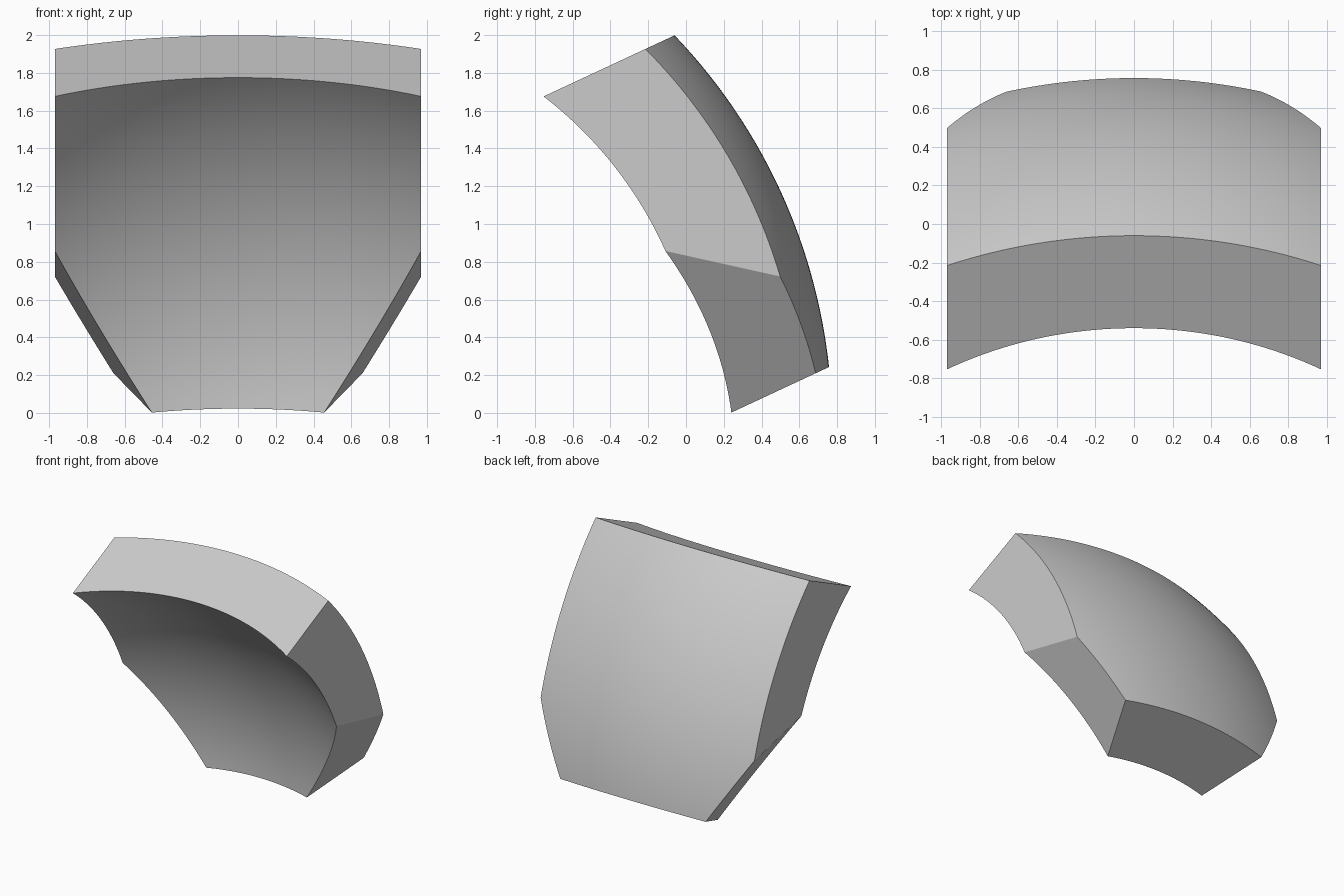
import bpy, bmesh, math
from mathutils import Vector

cube = bpy.data.objects.get("Cube")
if cube:
    bpy.data.objects.remove(cube, do_unlink=True)

HALF_WIDTH = 0.97
BOTTOM, TOP = -0.1, 1.837
TILT = math.radians(25)


def sphere_depth(x, z, radius, centre_y, centre_z):
    """Depth of a spherical surface at a given width and height."""
    return centre_y + math.sqrt(radius ** 2 - x ** 2 - (z - centre_z) ** 2)


def outer(x, z):
    return sphere_depth(x, z, 3.0, -2.05, 0.87)


def inner(x, z):
    return sphere_depth(x, z, 2.33, -1.855, 0.86)


bm = bmesh.new()

# Convex back surface
bmesh.ops.create_grid(bm, x_segments=48, y_segments=48, size=1)
for v in bm.verts:
    x = v.co.x * HALF_WIDTH
    z = BOTTOM + (v.co.y + 1) / 2 * (TOP - BOTTOM)
    v.co = (x, outer(x, z), z)

# Concave front surface, joined to the back by flat walls
result = bmesh.ops.extrude_face_region(bm, geom=bm.faces[:], use_keep_orig=True)
for v in result["geom"]:
    if isinstance(v, bmesh.types.BMVert):
        v.co.y = inner(v.co.x, v.co.z)

# Slanted lower corners, sliced off and capped
for side in (-1, 1):
    cut = bmesh.ops.bisect_plane(
        bm, geom=bm.verts[:] + bm.edges[:] + bm.faces[:], dist=1e-5,
        plane_co=Vector((side * 0.455, 0.2175, -0.1015)),
        plane_no=Vector((side * 0.456, -0.188, -0.2447)),
        clear_outer=True)
    rim = [e for e in cut["geom_cut"] if isinstance(e, bmesh.types.BMEdge)]
    bmesh.ops.edgeloop_fill(bm, edges=rim)

bmesh.ops.recalc_face_normals(bm, faces=bm.faces[:])
mesh = bpy.data.meshes.new("curved_block")
bm.to_mesh(mesh)
bm.free()

# Lean the finished block forward
block = bpy.data.objects.new("curved_block", mesh)
bpy.context.collection.objects.link(block)
block.rotation_euler.x = TILT
bpy.ops.object.select_all(action="DESELECT")
block.select_set(True)
bpy.context.view_layer.objects.active = block
bpy.ops.object.shade_smooth_by_angle(angle=math.radians(20))
